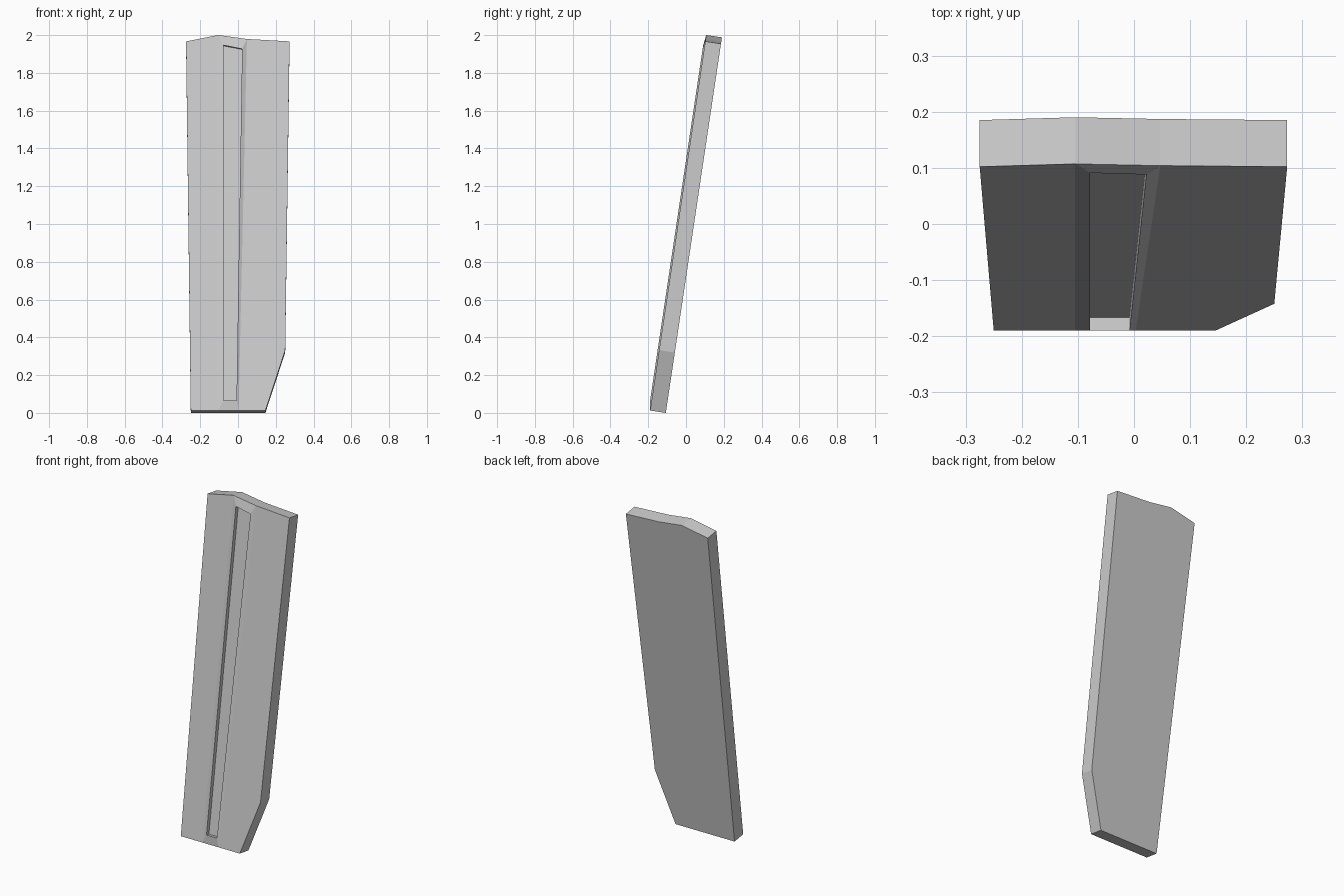
import bpy, bmesh
from math import radians
from mathutils import Matrix

if "Cube" in bpy.data.objects:
    bpy.data.objects.remove(bpy.data.objects["Cube"])

THICK, RIDGE, DEPTH = 0.084, -0.008, 0.016

# slab outline (x, height along the slab), counter-clockwise seen from the front
outline = [(-.25, 0), (-.105, 0), (.003, 0), (.145, 0), (.25, .323),
           (.273, 1.976), (.047, 1.989), (-.105, 2.01), (-.275, 1.976)]
# slot opening on the crest of the raised ridge
slot = [(-.078, .052), (-.008, .052), (.022, 1.935), (-.078, 1.955)]

bm = bmesh.new()


def ring(points, depth):
    return [bm.verts.new((x, depth, h)) for x, h in points]


def bridge(a, b):
    n = len(a)
    for i in range(n):
        j = (i + 1) % n
        bm.faces.new((a[i], a[j], b[j], b[i]))


front = ring(outline, 0)
back = ring(outline, THICK)
rim = ring(slot, RIDGE)
floor = ring(slot, DEPTH)

# edges and back of the slab
bridge(back, front)
bm.faces.new(back)
# flat front panels either side of the ridge
bm.faces.new([front[i] for i in (0, 1, 7, 8)])
bm.faces.new(front[2:7])
# ridge slopes, slot walls and slot floor
bridge([front[i] for i in (1, 2, 6, 7)], rim)
bridge(rim, floor)
bm.faces.new(floor)
bmesh.ops.recalc_face_normals(bm, faces=bm.faces)

# lean the slab backwards and stand it on the ground
bm.transform(Matrix.Translation((0, -.19, .0124)) @ Matrix.Rotation(radians(-8.5), 4, 'X'))

mesh = bpy.data.meshes.new("leaning_slab")
bm.to_mesh(mesh)
bm.free()
bpy.context.collection.objects.link(bpy.data.objects.new("leaning_slab", mesh))
